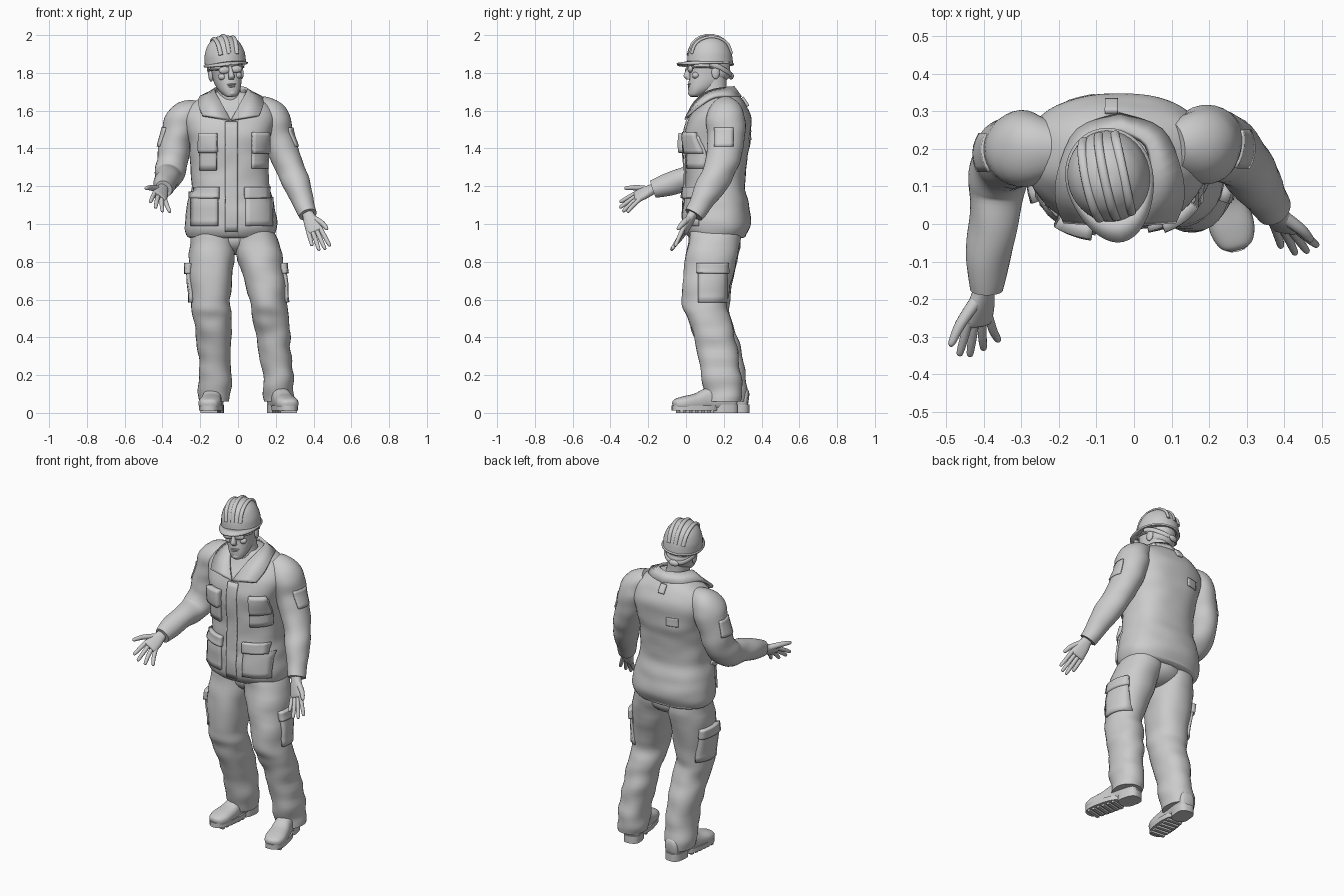
import bpy, bmesh, math
from mathutils import Vector, Matrix, noise
from mathutils.bvhtree import BVHTree

if "Cube" in bpy.data.objects:
    bpy.data.objects.remove(bpy.data.objects["Cube"])

surfaces = {}


def finish(name, bm, angle=45):
    bmesh.ops.recalc_face_normals(bm, faces=bm.faces)
    surfaces[name] = BVHTree.FromBMesh(bm)
    mesh = bpy.data.meshes.new(name)
    bm.to_mesh(mesh)
    bm.free()
    mesh.shade_smooth()
    mesh.set_sharp_from_angle(angle=math.radians(angle))
    ob = bpy.data.objects.new(name, mesh)
    bpy.context.collection.objects.link(ob)
    return ob


def spline(rows, steps):
    """Smooth interpolation through rows of numbers."""
    out = []
    for i in range(len(rows) - 1):
        p = [rows[max(0, min(len(rows) - 1, i + k))] for k in (-1, 0, 1, 2)]
        for s in range(steps):
            t = s / steps
            out.append([0.5 * (2 * b + (c - a) * t + (2*a - 5*b + 4*c - d) * t * t
                               + (3*b - a - 3*c + d) * t ** 3) for a, b, c, d in zip(*p)])
    return out + [list(rows[-1])]


def loft(name, rows, side=None, segs=32, power=2.0, fold=0.0, steps=6):
    """Rows are x, y, z, half width, half depth. Level rings, or rings along the path if side is given."""
    rows = spline(rows, steps)
    bm = bmesh.new()
    rings = []
    for i, (x, y, z, a, b) in enumerate(rows):
        c = Vector((x, y, z))
        u, v = Vector((1, 0, 0)), Vector((0, 1, 0))
        if side is not None:
            t = (Vector(rows[min(i + 1, len(rows) - 1)][:3]) - Vector(rows[max(i - 1, 0)][:3])).normalized()
            u = Vector(side)
            u = (u - t * u.dot(t)).normalized()
            v = t.cross(u)
        ring = []
        for k in range(segs):
            w = math.tau * k / segs
            cs, sn = math.cos(w), math.sin(w)
            off = (u * math.copysign(abs(cs) ** (2 / power), cs) * max(a, .001)
                   + v * math.copysign(abs(sn) ** (2 / power), sn) * max(b, .001))
            p = c + off
            n = noise.noise(Vector((p.x * 7, p.y * 7, p.z * 13)))
            ring.append(bm.verts.new(p + off.normalized() * n * fold))
        rings.append(ring)
    for r, s in zip(rings, rings[1:]):
        for k in range(segs):
            bm.faces.new((r[k], r[(k + 1) % segs], s[(k + 1) % segs], s[k]))
    bm.faces.new(rings[0])
    bm.faces.new(rings[-1])
    return finish(name, bm)


def blob(name, loc, scale):
    bm = bmesh.new()
    bmesh.ops.create_uvsphere(bm, u_segments=20, v_segments=12, radius=1,
                              matrix=Matrix.Translation(loc) @ Matrix.Diagonal((*scale, 1)))
    return finish(name, bm)


def patch(name, target, c, w, h, ray, thick):
    """Cloth panel projected onto another part along the ray, then thickened."""
    ray, c = Vector(ray).normalized(), Vector(c)
    u = ray.cross((0, 0, 1)).normalized()
    n, m = 6, max(6, int(h / .03))
    bm, grid = bmesh.new(), {}
    for i in range(n + 1):
        for j in range(m + 1):
            o = c + u * w * (i / n - .5) + Vector((0, 0, h * (j / m - .5)))
            hit = surfaces[target].ray_cast(o, ray, 1)[0]
            if hit:
                grid[i, j] = bm.verts.new(hit - ray * thick * .5)
    for i in range(n):
        for j in range(m):
            q = [(i, j), (i + 1, j), (i + 1, j + 1), (i, j + 1)]
            if all(k in grid for k in q):
                bm.faces.new([grid[k] for k in q])
    ob = finish(name, bm, 40)
    s = ob.modifiers.new("thickness", 'SOLIDIFY')
    s.thickness, s.offset = thick * 2, 0


# Jacket body
loft("jacket", [(-.04, .165, .925, .21, .135), (-.04, .165, .94, .23, .155), (-.037, .165, 1.0, .243, .178),
                (-.04, .16, 1.1, .23, .172), (-.04, .155, 1.2, .208, .158), (-.045, .16, 1.35, .208, .165),
                (-.045, .165, 1.45, .22, .178), (-.045, .18, 1.55, .245, .165), (-.045, .19, 1.62, .22, .13),
                (-.045, .187, 1.67, .15, .1), (-.045, .18, 1.7, .085, .075)], segs=48, power=2.4, fold=.007)
loft("jacket_hem", [(-.04, .165, z, .222 + r, .145 + r) for z, r in ((.93, 0), (.937, .008), (.95, .008), (.957, 0))],
     segs=48, power=2.4, steps=2)

# Sleeves
loft("sleeve_bent", [(-.2, .2, 1.6, .06, .07), (-.285, .2, 1.56, .09, .1), (-.325, .195, 1.45, .085, .1),
                     (-.35, .17, 1.33, .082, .092), (-.365, .1, 1.255, .078, .078), (-.375, 0, 1.24, .066, .066),
                     (-.39, -.1, 1.21, .058, .058), (-.395, -.175, 1.185, .046, .046)], side=(1, 0, 0), fold=.009)
loft("sleeve_low", [(.1, .2, 1.62, .06, .07), (.18, .21, 1.56, .09, .105), (.215, .21, 1.45, .082, .1),
                    (.262, .19, 1.32, .078, .09), (.31, .14, 1.22, .072, .08), (.345, .085, 1.12, .06, .065),
                    (.37, .04, 1.05, .046, .05)], side=(1, 0, 0), fold=.009)

# Trousers
loft("trouser_left", [(-.13, .16, .98, .11, .13), (-.14, .138, .84, .122, .14), (-.145, .11, .6, .103, .12),
                      (-.135, .125, .5, .1, .115), (-.13, .16, .4, .092, .115), (-.12, .2, .25, .085, .108),
                      (-.122, .225, .12, .085, .103), (-.125, .235, .06, .076, .09)], power=2.2, fold=.012)
loft("trouser_right", [(.07, .16, .98, .11, .13), (.112, .138, .84, .12, .14), (.155, .1, .6, .1, .12),
                       (.17, .12, .5, .098, .115), (.188, .15, .4, .09, .11), (.205, .18, .25, .082, .105),
                       (.215, .198, .12, .082, .1), (.218, .203, .06, .074, .09)], power=2.2, fold=.012)
blob("trouser_seat", (-.025, .165, .92), (.16, .125, .085))

# Pockets, flaps, placket and badges
front, back = (0, 1, 0), (0, -1, 0)
for name, target, c, w, h, ray, t in [
        ("front_placket", "jacket", (-.035, -.4, 1.25), .065, .58, front, .006),
        ("chest_pocket_left", "jacket", (-.155, -.4, 1.38), .085, .19, front, .012),
        ("chest_flap_left", "jacket", (-.155, -.4, 1.43), .09, .1, front, .024),
        ("chest_pocket_right", "jacket", (.115, -.4, 1.38), .085, .17, front, .008),
        ("chest_flap_right", "jacket", (.115, -.4, 1.43), .08, .11, front, .02),
        ("hip_pocket_left", "jacket", (-.175, -.4, 1.08), .14, .18, front, .008),
        ("hip_flap_left", "jacket", (-.175, -.4, 1.165), .15, .06, front, .016),
        ("hip_pocket_right", "jacket", (.11, -.4, 1.08), .14, .18, front, .008),
        ("hip_flap_right", "jacket", (.11, -.4, 1.165), .15, .06, front, .016),
        ("back_badge", "jacket", (-.14, .6, 1.47), .07, .05, back, .004),
        ("neck_tab", "jacket", (-.06, .6, 1.645), .035, .045, back, .01),
        ("sleeve_badge_bent", "sleeve_bent", (-.7, .19, 1.46), .1, .1, (1, 0, 0), .005),
        ("sleeve_badge_low", "sleeve_low", (.7, .2, 1.46), .1, .1, (-1, 0, 0), .005),
        ("cargo_pocket_left", "trouser_left", (-.5, .14, .68), .15, .19, (1, 0, 0), .01),
        ("cargo_flap_left", "trouser_left", (-.5, .14, .765), .16, .055, (1, 0, 0), .017),
        ("cargo_pocket_right", "trouser_right", (.5, .14, .68), .15, .19, (-1, 0, 0), .01),
        ("cargo_flap_right", "trouser_right", (.5, .14, .765), .16, .055, (-1, 0, 0), .017)]:
    patch(name, target, c, w, h, ray, t)

# Collar, half modelled and mirrored
inner = [(.003, -.002, 1.55), (.05, .045, 1.64), (.082, .12, 1.7), (.07, .21, 1.72), (0, .25, 1.725)]
outer = [(.15, .008, 1.575), (.17, .07, 1.625), (.16, .15, 1.672), (.11, .25, 1.675), (0, .29, 1.67)]
bm = bmesh.new()
strip = [(bm.verts.new(a), bm.verts.new(b)) for a, b in zip(spline(inner, 4), spline(outer, 4))]
for p, q in zip(strip, strip[1:]):
    bm.faces.new((p[0], p[1], q[1], q[0]))
collar = finish("collar", bm)
collar.location.x = -.038
collar.modifiers.new("mirror", 'MIRROR').use_clip = True
s = collar.modifiers.new("thickness", 'SOLIDIFY')
s.thickness, s.offset = .016, 0


# Hands: palm, four fingers, thumb
def hand(name, wrist, knuckle, across, tips, thumb):
    w, k, a = Vector(wrist), Vector(knuckle), Vector(across).normalized()
    d = k - w
    loft(name + "_palm", [(*(w - d * .35), .03, .027), (*w, .031, .024), (*(w + d * .5), .041, .022),
                          (*k, .043, .017), (*(k + d * .12), .036, .01)], side=a, segs=20, power=2.4)
    for i, tip in enumerate(tips):
        base, tip = k - d * .1 + a * (.033 - .022 * i), Vector(tip)
        mid = base.lerp(tip, .5) + d * .07
        loft(f"{name}_finger_{i + 1}", [(*base, .012, .012), (*mid, .0115, .0115), (*base.lerp(tip, .93), .009, .009),
                                        (*tip, .003, .003)], side=a, segs=12, steps=4)
    tb, tt = w + d * .25 + a * .02, Vector(thumb)
    loft(name + "_thumb", [(*tb, .018, .016), (*(tb.lerp(tt, .5) + a * .008), .015, .014), (*tb.lerp(tt, .92), .01, .01),
                           (*tt, .003, .003)], side=d.cross(a), segs=12, steps=4)


hand("hand_bent", (-.4, -.18, 1.183), (-.415, -.26, 1.145), (-.65, -.15, .45),
     [(-.465, -.35, 1.115), (-.437, -.352, 1.085), (-.4, -.335, 1.065), (-.36, -.312, 1.062)], (-.49, -.325, 1.19))
hand("hand_low", (.373, .032, 1.045), (.405, -.01, .965), (.8, -.15, .3),
     [(.488, -.058, .882), (.462, -.075, .865), (.43, -.08, .86), (.392, -.062, .885)], (.475, -.045, .972))

# Shoes with soles and treads
for name, loc, turn in (("shoe_left", (-.13, .235, 0), -6), ("shoe_right", (.215, .175, 0), 14)):
    parts = [loft(name, [(0, .095, .07, .03, .035), (0, .08, .072, .045, .058), (0, .02, .08, .052, .07),
                         (0, -.06, .072, .05, .06), (0, -.12, .058, .056, .046), (0, -.19, .05, .06, .038),
                         (0, -.235, .046, .045, .028), (0, -.25, .044, .02, .014)], side=(1, 0, 0), power=2.5),
             loft(name + "_sole", [(0, -.13, z, .06, .126) for z in (.012, .04)], power=2.6, steps=1),
             loft(name + "_heel", [(0, .035, z, .05, .066) for z in (.0, .045)], power=2.8, steps=1)]
    for i in range(6):
        bm = bmesh.new()
        bmesh.ops.create_cube(bm, size=1, matrix=Matrix.Translation((0, -.05 - i * .033, .009))
                              @ Matrix.Diagonal((.09, .018, .018, 1)))
        parts.append(finish(f"{name}_tread_{i + 1}", bm))
    for ob in parts:
        ob.matrix_world = Matrix.Translation(loc) @ Matrix.Rotation(math.radians(turn), 4, 'Z')

# Neck
loft("neck", [(-.035, .175, 1.55, .075, .075), (-.04, .155, 1.64, .068, .07), (-.05, .145, 1.71, .062, .07),
              (-.055, .145, 1.78, .062, .07)], side=(1, 0, 0))

# Head and face, built around the head centre
head = [loft("head", [(0, -.085, -.132, .02, .018), (0, -.075, -.122, .036, .038), (0, -.048, -.095, .056, .068),
                      (0, -.02, -.06, .069, .094), (0, -.005, -.02, .076, .104), (0, 0, .03, .081, .11),
                      (0, 0, .09, .08, .105), (0, 0, .13, .06, .08)], power=2.2),
        loft("nose", [(0, -.1, .035, .009, .012), (0, -.112, .01, .011, .016), (0, -.122, -.022, .016, .019),
                      (0, -.112, -.04, .014, .014)], segs=16),
        blob("brow", (0, -.098, .037), (.055, .017, .011)),
        blob("upper_lip", (0, -.112, -.066), (.025, .009, .005)),
        blob("lower_lip", (0, -.109, -.077), (.021, .01, .006)),
        blob("chin", (0, -.098, -.112), (.024, .02, .018))]
for s in (-1, 1):
    head += [blob("ear", (s * .083, .015, -.01), (.012, .022, .035)),
             blob("cheek", (s * .042, -.084, -.022), (.022, .02, .018)),
             blob("glasses_lens", (s * .033, -.112, .012), (.031, .012, .019)),
             loft("glasses_arm", [(s * .062, -.102, .018, .004, .006), (s * .083, -.06, .018, .004, .006),
                                  (s * .088, .02, .014, .004, .006)], side=(0, 0, 1), segs=8)]

# Helmet shell, ridges, brim and rear band
head.append(loft("helmet", [(0, .003, .04, .109, .122), (0, .003, .06, .109, .121), (0, .003, .1, .105, .115),
                            (0, .003, .145, .087, .097), (0, .003, .175, .059, .067), (0, .003, .19, .03, .034),
                            (0, .003, .192, .004, .004)], segs=40))
for x, top in ((-.042, .181), (0, .194), (.042, .181)):
    arc = [(x * (1 + .2 * math.sin(t)), .003 - .114 * math.cos(t) * (1 - abs(x)), .07 + (top - .07) * math.sin(t) ** .8,
            .012, .008) for t in [math.radians(d) for d in (8, 35, 62, 90, 118, 145, 172)]]
    head.append(loft("helmet_ridge", arc, side=(1, 0, 0), segs=12))
bm, n = bmesh.new(), 48
edges = []
for k in range(n):
    c, s = math.cos(math.tau * k / n), math.sin(math.tau * k / n)
    f = max(0, -s) ** 1.5
    edges.append((bm.verts.new((.1 * c, .003 + .112 * s, .05 + .008 * f)),
                  bm.verts.new(((.117 + .01 * f) * c, .003 + (.129 + .05 * f) * s, .042 + .006 * f - .012 * abs(c) * f))))
for k in range(n):
    p, q = edges[k], edges[(k + 1) % n]
    bm.faces.new((p[0], p[1], q[1], q[0]))
brim = finish("helmet_brim", bm)
brim.modifiers.new("thickness", 'SOLIDIFY').thickness = .009
head.append(brim)
band = [(.094 * math.cos(t), .115 * math.sin(t), .035 - .055 * max(0, math.sin(t)), .013, .006)
        for t in [math.radians(d) for d in range(-10, 191, 25)]]
head += [loft("helmet_band", band, side=(0, 0, 1), segs=12),
         blob("band_adjuster", (0, .116, -.022), (.03, .014, .018)),
         blob("hair", (0, .028, -.005), (.08, .085, .06))]
pose = (Matrix.Translation((-.062, .125, 1.805)) @ Matrix.Rotation(math.radians(12), 4, 'Z')
        @ Matrix.Rotation(math.radians(-5), 4, 'Y'))
for ob in head:
    ob.matrix_world = pose
